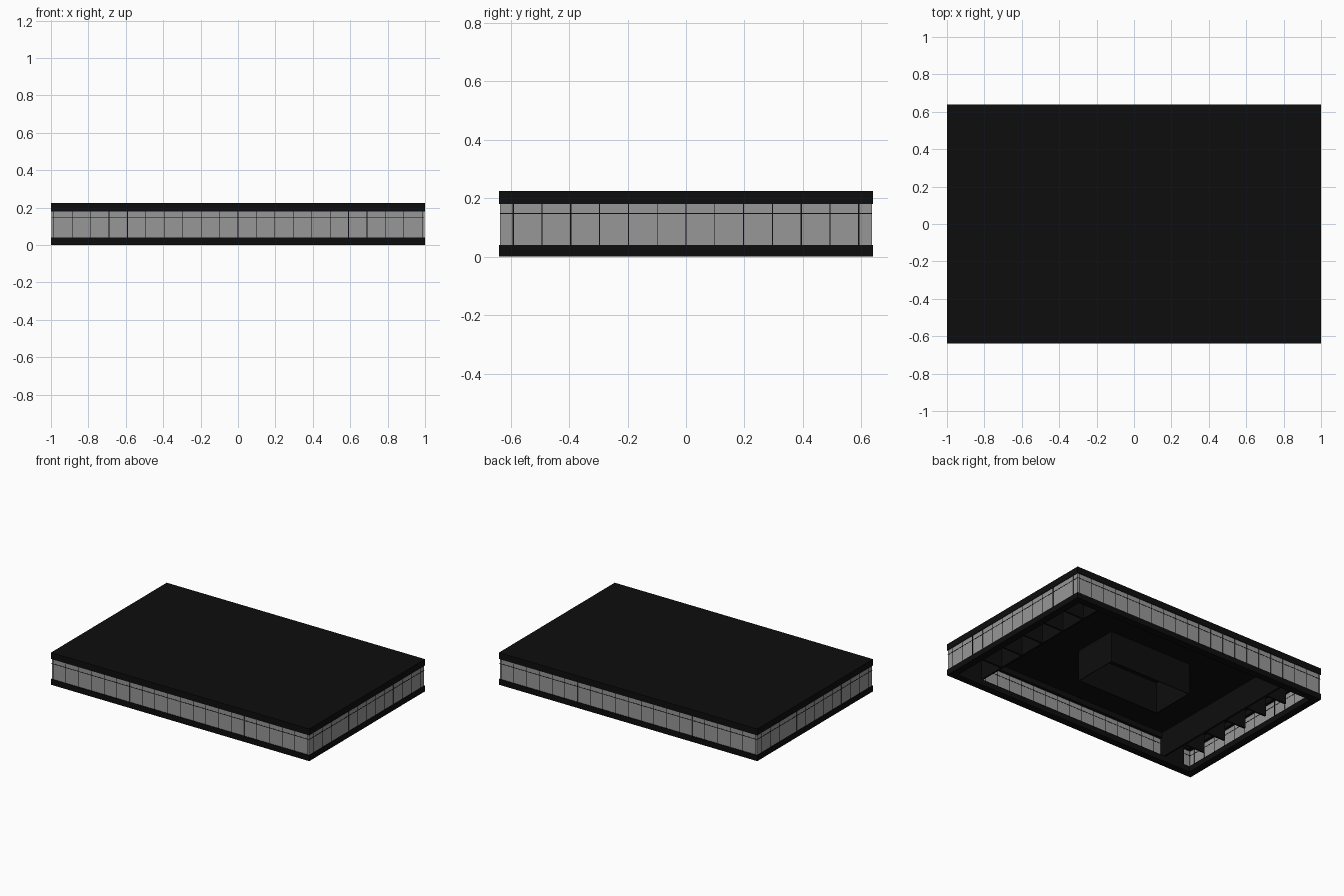
import bpy, bmesh
from mathutils import Matrix, Vector

if "Cube" in bpy.data.objects:
    bpy.data.objects.remove(bpy.data.objects["Cube"])


def material(name, v):
    m = bpy.data.materials.new(name)
    m.diffuse_color = (v, v, v, 1)
    m.use_nodes = True
    m.node_tree.nodes["Principled BSDF"].inputs["Base Color"].default_value = m.diffuse_color
    return m


BLACK = material("black_steel", 0.004)
GLASS = material("grey_glass", 0.31)


def boxes(name, spans, mat):
    """One object made of boxes given as ((x0, x1), (y0, y1), (z0, z1))."""
    bm = bmesh.new()
    for span in spans:
        lo = Vector([s[0] for s in span])
        hi = Vector([s[1] for s in span])
        bmesh.ops.create_cube(bm, size=1, matrix=Matrix.Translation((lo + hi) / 2)
                              @ Matrix.Diagonal((*(hi - lo), 1)))
    me = bpy.data.meshes.new(name)
    bm.to_mesh(me)
    bm.free()
    me.materials.append(mat)
    ob = bpy.data.objects.new(name, me)
    bpy.context.collection.objects.link(ob)
    return ob


def ring(x, y, w, z):
    """Four boxes forming a rectangular frame with outer half sizes x, y."""
    return [((-x, x), (-y, -y + w), z), ((-x, x), (y - w, y), z),
            ((-x, -x + w), (-y + w, y - w), z), ((x - w, x), (-y + w, y - w), z)]


def post(x, y, hx, hy, z):
    return ((x - hx, x + hx), (y - hy, y + hy), z)


X, Y = 1.0, 0.64
WX, WY = 0.996, 0.636
STEP = 0.0985
WALL = (0.04, 0.18)

# Roof: thin sheet with a deep edge beam; open base frame
boxes("roof_sheet", [((-X, X), (-Y, Y), (0.217, 0.225))], BLACK)
boxes("roof_edge_beam", ring(X, Y, 0.03, (0.18, 0.217)), BLACK)
boxes("base_frame", ring(X, Y, 0.05, (0, 0.04)), BLACK)

# Glass walls
boxes("glass_walls", ring(WX, WY, 0.006, WALL), GLASS)

# Mullions and transom, standing just proud of the glass on both sides
bars = []
for s in (-1, 1):
    bars += [post(i * STEP, s * (WY - 0.003), 0.0016, 0.004, WALL)
             for i in range(-10, 11)]
    bars += [post(s * (WX - 0.003), i * STEP, 0.004, 0.0022 if i % 2 == 0 else 0.0014, WALL)
             for i in range(-6, 7)]
boxes("mullions", bars, BLACK)
boxes("transom", ring(WX + 0.001, WY + 0.001, 0.008, (0.146, 0.150)), BLACK)

# Cross walls near each end, with short partitions facing the end glass
walls = []
for s in (-1, 1):
    walls.append(post(s * 0.75, 0, 0.006, 0.625, (0.04, 0.217)))
    for i in range(-3, 4):
        x0, x1 = sorted((s * 0.756, s * 0.91))
        walls.append(((x0, x1), (i * 0.2 - 0.006, i * 0.2 + 0.006), (0.04, 0.217)))
boxes("end_partitions", walls, BLACK)

# Central core walls, open underneath
boxes("core_walls", ring(0.32, 0.16, 0.005, (0, 0.217)), BLACK)
